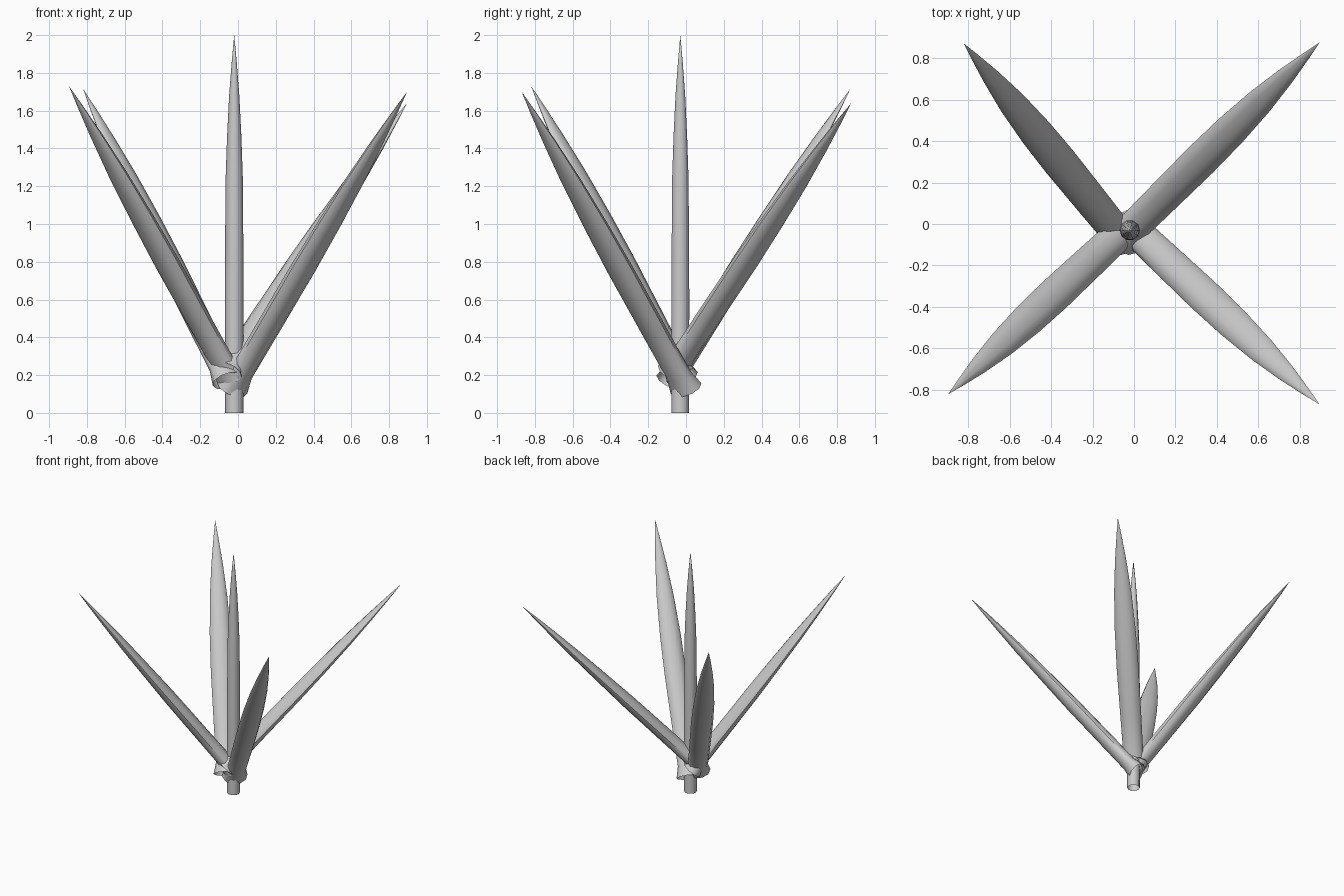
import bpy, bmesh, math
from mathutils import Vector

if "Cube" in bpy.data.objects:
    bpy.data.objects.remove(bpy.data.objects["Cube"])

mat = bpy.data.materials.new("plain_grey")
mat.diffuse_color = (0.6, 0.6, 0.6, 1)
mat.use_nodes = True
mat.node_tree.nodes["Principled BSDF"].inputs["Base Color"].default_value = mat.diffuse_color


def tube(name, base, tip, profile, sides):
    """Open-bottomed tube along base->tip; profile rows are (t, half width, half depth)."""
    base, tip = Vector(base), Vector(tip)
    axis = tip - base
    d = axis.normalized()
    side = d.cross(Vector((0, 0, 1)))
    side = side.normalized() if side.length > 0.01 else Vector((1, 0, 0))
    up = side.cross(d)
    bm = bmesh.new()
    rings = []
    for t, w, h in profile:
        rings.append([bm.verts.new(base + axis * t
                                   + side * w * math.cos(math.tau * i / sides)
                                   + up * h * math.sin(math.tau * i / sides))
                      for i in range(sides)])
    for a, b in zip(rings, rings[1:]):
        for i in range(sides):
            j = (i + 1) % sides
            bm.faces.new((a[i], a[j], b[j], b[i]))
    end = bm.verts.new(tip)
    for i in range(sides):
        bm.faces.new((rings[-1][i], rings[-1][(i + 1) % sides], end))
    bmesh.ops.recalc_face_normals(bm, faces=bm.faces)
    me = bpy.data.meshes.new(name)
    bm.to_mesh(me)
    bm.free()
    ob = bpy.data.objects.new(name, me)
    bpy.context.collection.objects.link(ob)
    me.materials.append(mat)
    bpy.context.view_layer.objects.active = ob
    ob.select_set(True)
    bpy.ops.object.shade_smooth_by_angle(angle=math.radians(50))
    ob.select_set(False)


# Central rolled spear
tube("central_spear", (-0.02, -0.03, 0), (-0.02, -0.03, 2.0),
     [(0, .048, .048), (.3, .05, .05), (.615, .046, .046), (.73, .038, .038),
      (.84, .027, .027), (.93, .013, .013)], 10)

# Four leaning leaves: flared open base, flattened tube, pointed tip
leaf = [(0, .098, .075), (.045, .076, .055), (.2, .08, .053), (.4, .084, .05),
        (.55, .08, .042), (.7, .066, .033), (.83, .043, .021), (.93, .019, .010)]
for name, base, tip in (
        ("leaf_back_left", (-0.05, -0.08, 0.17), (-0.82, 0.87, 1.715)),
        ("leaf_back_right", (-0.06, -0.07, 0.22), (0.895, 0.875, 1.64)),
        ("leaf_front_left", (-0.04, -0.02, 0.19), (-0.895, -0.82, 1.73)),
        ("leaf_front_right", (-0.03, 0.00, 0.13), (0.895, -0.87, 1.70))):
    tube(name, base, tip, leaf, 10)
